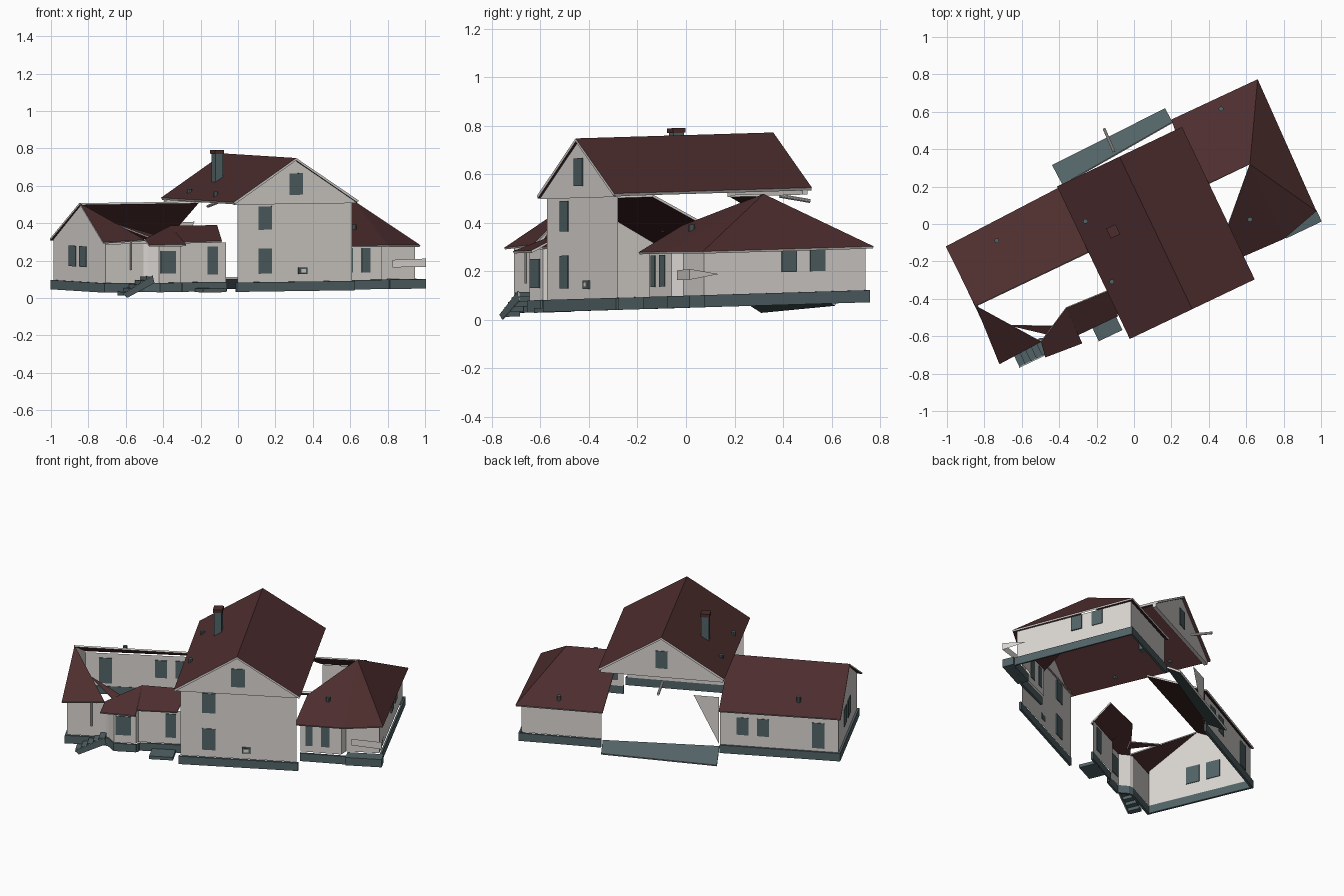
import bpy, bmesh, math
from mathutils import Vector, Matrix

ANG = math.radians(25.5)
C, S = math.cos(ANG), math.sin(ANG)
TILT = 0.03            # the whole house rises slightly towards the back


def material(name, rgb):
    m = bpy.data.materials.new(name)
    m.diffuse_color = (*rgb, 1)
    return m


ROOF = material("dark red roof", (0.075, 0.026, 0.027))
WALL = material("off white wall", (0.70, 0.67, 0.64))
GREY = material("blue grey", (0.085, 0.125, 0.135))


def world(p):
    """House coordinates (u along the wings, v to the back) to world."""
    u, v, z = p
    x, y = u * C - v * S, u * S + v * C
    return Vector((x, y, z + TILT * y))


def finish(name, bm, *mats):
    me = bpy.data.meshes.new(name)
    bm.to_mesh(me)
    bm.free()
    for m in mats:
        me.materials.append(m)
    ob = bpy.data.objects.new(name, me)
    bpy.context.collection.objects.link(ob)
    return ob


def sheet(name, polys, mat, thick=0.0):
    """Open surface of flat polygons facing away from the house centre."""
    bm = bmesh.new()
    for pts in polys:
        f = bm.faces.new([bm.verts.new(world(p)) for p in pts])
        f.normal_update()
        if f.normal.dot(f.calc_center_median() - Vector((0, 0, 0.15))) < 0:
            f.normal_flip()
    bmesh.ops.remove_doubles(bm, verts=bm.verts, dist=1e-4)
    ob = finish(name, bm, mat, WALL)
    if thick:                      # white fascia on the rim
        s = ob.modifiers.new("thickness", 'SOLIDIFY')
        s.thickness, s.offset, s.material_offset_rim = thick, -1, 1
    return ob


def wall(name, path, z0=0.10, z1=0.31, mat=WALL):
    return sheet(name, [[(*a, z0), (*b, z0), (*b, z1), (*a, z1)]
                        for a, b in zip(path, path[1:])], mat)


def box(name, u0, u1, v0, v1, z0, z1, mat=GREY):
    bm = bmesh.new()
    bmesh.ops.create_cube(bm, size=1)
    for w in bm.verts:
        w.co = world(((u0 + u1) / 2 + w.co.x * (u1 - u0),
                      (v0 + v1) / 2 + w.co.y * (v1 - v0),
                      (z0 + z1) / 2 + w.co.z * (z1 - z0)))
    return finish(name, bm, mat)


def pipe(name, a, b, r, mat=GREY, n=10):
    a, b = world(a), world(b)
    d = b - a
    bm = bmesh.new()
    rot = d.to_track_quat('Z', 'Y').to_matrix().to_4x4()
    bmesh.ops.create_cone(bm, cap_ends=True, segments=n, radius1=r, radius2=r, depth=d.length,
                          matrix=Matrix.Translation((a + b) / 2) @ rot)
    return finish(name, bm, mat)


# Main block: gabled roof, front wall, overhanging gables
RID, EAV = 0.762, 0.53
U0, U1, UM, V0, V1 = -0.285, 0.455, 0.085, -0.545, 0.358
sheet("main_roof", [[(e, V0, EAV), (UM, V0, RID), (UM, V1, RID), (e, V1, EAV)]
                    for e in (U0, U1)], ROOF, 0.013)
wall("main_front_wall", [(-0.25, -0.515), (0.43, -0.515)], 0.10, 0.535)
for nm, v in (("front_gable", -0.533), ("back_gable", 0.343)):
    sheet(nm, [[(-0.275, v, 0.522), (0.445, v, 0.522), (UM, v, RID - 0.014)]], WALL)
box("front_gable_soffit", -0.275, 0.445, -0.533, -0.51, 0.516, 0.522, WALL)
box("back_gable_beam", -0.275, 0.445, 0.32, 0.343, 0.502, 0.522, WALL)
sheet("back_wall_remnant", [[(-0.25, 0.33, 0.10), (-0.25, 0.33, 0.40), (-0.10, 0.33, 0.40)]], WALL)

# Left wing: back slope, remains of the front slope, walls
sheet("left_wing_back_roof", [[(-0.955, -0.03, 0.52), (-0.25, -0.03, 0.52),
                               (-0.25, 0.35, 0.32), (-0.96, 0.325, 0.32)]], ROOF, 0.01)
sheet("left_wing_front_roof", [
    [(-0.952, -0.033, 0.52), (-0.972, -0.367, 0.32), (-0.72, -0.355, 0.33)],
    [(-0.84, -0.20, 0.42), (-0.62, -0.31, 0.35), (-0.66, -0.345, 0.335)]], ROOF, 0.008)
LU = -0.945
sheet("left_wing_gable", [[(LU, -0.335, 0.10), (LU, 0.31, 0.10), (LU, 0.31, 0.325),
                           (LU, -0.03, 0.51), (LU, -0.335, 0.33)]], WALL)
BACK = [(LU, 0.31), (-0.255, 0.33)]
FRONT = [(LU, -0.335), (-0.72, -0.335), (-0.70, -0.345), (-0.66, -0.40), (-0.53, -0.40),
         (-0.52, -0.375), (-0.25, -0.375)]
wall("left_wing_back_wall", BACK)
wall("left_wing_front_wall", FRONT)

# Porch roof in front of the left wing
sheet("porch_roof", [
    [(-0.735, -0.44, 0.305), (-0.525, -0.457, 0.305), (-0.52, -0.25, 0.40), (-0.72, -0.355, 0.335)],
    [(-0.525, -0.408, 0.318), (-0.29, -0.408, 0.32), (-0.25, -0.265, 0.40), (-0.52, -0.25, 0.40)]],
    ROOF, 0.01)

# Right wing: hipped roof with a hole beside the main block, walls
A = (0.697, 0.022, 0.51)
K, R, B = (0.69, -0.417, 0.285), (0.91, -0.358, 0.28), (0.93, 0.414, 0.28)
sheet("right_wing_roof", [
    [A, (0.38, 0.025, 0.51), (0.42, 0.418, 0.28), B],
    [A, R, B],
    [A, K, R],
    [A, (0.445, -0.23, 0.39), (0.40, -0.407, 0.285), K]], ROOF, 0.01)
RIGHT = [(0.43, -0.375), (0.67, -0.385), (0.69, -0.34), (0.885, -0.34), (0.90, 0.39), (0.43, 0.39)]
wall("right_wing_walls", RIGHT, 0.10, 0.28)

# Foundation skirt with a small ledge under every wall
for nm, path in (("main_front", [(-0.26, -0.53), (0.44, -0.53)]),
                 ("left_front", [(LU - 0.012, -0.35)] + [(u, v - 0.012) for u, v in FRONT[1:]]),
                 ("left_gable", [(LU - 0.012, -0.35), (LU - 0.012, 0.322)]),
                 ("left_back", [(u, v + 0.012) for u, v in BACK]),
                 ("right", [(0.43, -0.40), (0.70, -0.41), (0.90, -0.36), (0.915, 0.405), (0.43, 0.405)])):
    sk = wall(nm + "_foundation", path, 0.05, 0.10, GREY)
    s = sk.modifiers.new("thickness", 'SOLIDIFY')
    s.thickness, s.offset = 0.014, -1

# Windows, doors and vents as thin plates
T = 0.004
for nm, u0, u1, z0, z1, v in (
        ("lower_front_window", -0.125, -0.045, 0.145, 0.28, -0.515),
        ("upper_front_window", -0.125, -0.045, 0.38, 0.505, -0.515),
        ("front_gable_window", 0.05, 0.13, 0.565, 0.68, -0.533),
        ("back_gable_window", 0.05, 0.12, 0.56, 0.67, 0.343),
        ("porch_door", -0.65, -0.56, 0.15, 0.27, -0.40),
        ("left_front_window", -0.36, -0.30, 0.14, 0.29, -0.375),
        ("left_back_window_a", -0.42, -0.35, 0.17, 0.28, 0.325),
        ("left_back_window_b", -0.54, -0.47, 0.17, 0.28, 0.322),
        ("left_back_door", -0.865, -0.79, 0.12, 0.28, 0.313),
        ("right_front_door_a", 0.46, 0.50, 0.14, 0.27, -0.378),
        ("right_front_door_b", 0.55, 0.60, 0.14, 0.27, -0.381)):
    box(nm, u0, u1, v - T, v + T, z0, z1)
for i, v in enumerate((-0.10, 0.03)):
    box(f"left_gable_window_{i}", LU - T, LU + T, v, v + 0.085, 0.18, 0.29)
for i, v in enumerate((0.01, 0.14)):
    box(f"right_wall_window_{i}", 0.894 - T, 0.896 + T, v, v + 0.068, 0.185, 0.275)
box("front_vent", 0.11, 0.16, -0.525, -0.513, 0.14, 0.175)
box("front_vent_cover", 0.12, 0.15, -0.528, -0.524, 0.148, 0.168, WALL)
pipe("left_front_drain", (-0.80, -0.35, 0.17), (-0.80, -0.35, 0.32), 0.005, WALL)

# Entry steps at the left, doorstep, back deck and right side landing
for i in range(5):
    u = -0.71 - 0.034 * i
    box(f"step_{i}", u - 0.036, u, -0.425, -0.355, 0.115 - 0.02 * i, 0.135 - 0.02 * i)
sheet("step_stringer", [[(-0.71, -0.43, 0.14), (-0.70, -0.43, 0.10), (-0.86, -0.43, 0.024),
                         (-0.885, -0.43, 0.045)]], GREY, 0.006)
box("front_doorstep", -0.44, -0.30, -0.485, -0.38, 0.048, 0.068)
sheet("back_deck", [[(-0.255, 0.355, 0.10), (0.42, 0.405, 0.10),
                     (0.416, 0.487, 0.05), (-0.26, 0.473, 0.03)]], GREY, 0.012)
box("right_landing", 0.70, 0.912, -0.42, -0.35, 0.05, 0.10)
sheet("landing_rail", [[(0.73, -0.39, 0.165), (0.912, -0.42, 0.165),
                        (0.912, -0.42, 0.21), (0.73, -0.39, 0.205)],
                       [(0.912, -0.42, 0.165), (0.90, -0.28, 0.185),
                        (0.912, -0.42, 0.21)]], WALL)

# Chimney, roof vents and a loose rod at the back
box("chimney", -0.14, -0.095, -0.012, 0.036, 0.60, 0.78, GREY)
box("chimney_cap", -0.145, -0.09, -0.017, 0.041, 0.772, 0.792, ROOF)
for i, (u, v, z) in enumerate(((-0.228, 0.125, 0.565), (-0.24, -0.228, 0.56), (-0.70, 0.235, 0.385),
                               (0.685, 0.355, 0.32), (0.57, -0.245, 0.375))):
    pipe(f"roof_vent_{i}", (u, v, z - 0.02), (u, v, z + 0.018), 0.013)
pipe("back_rod", (0.075, 0.53, 0.475), (0.07, 0.395, 0.50), 0.008, WALL)
